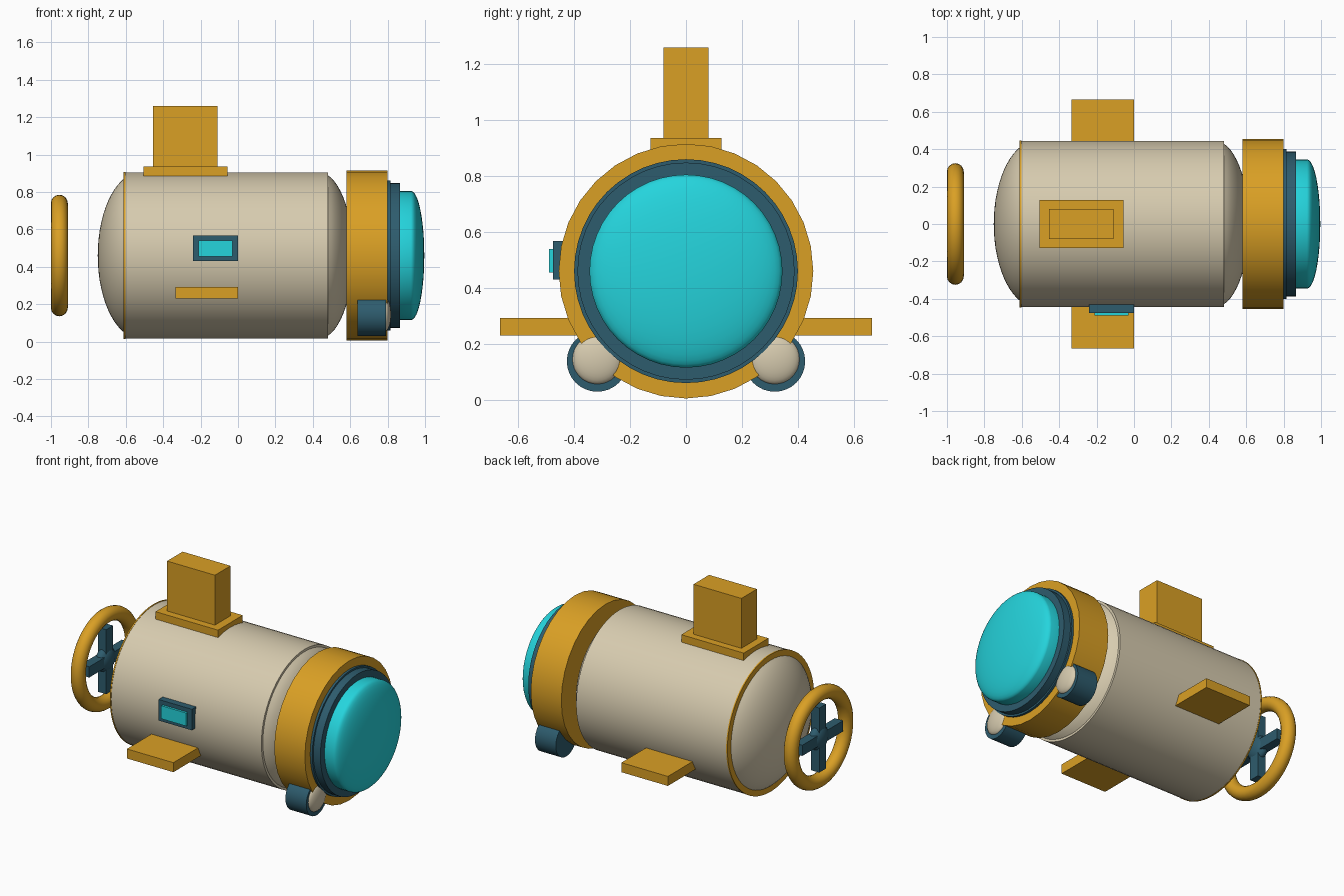
import bpy, bmesh, math
from mathutils import Vector

if "Cube" in bpy.data.objects:
    bpy.data.objects.remove(bpy.data.objects["Cube"])

CZ = 0.46  # height of the hull axis


def material(name, rgb):
    m = bpy.data.materials.new(name)
    m.diffuse_color = (*rgb, 1)
    m.use_nodes = True
    m.node_tree.nodes["Principled BSDF"].inputs["Base Color"].default_value = m.diffuse_color
    return m


GOLD = material("gold", (0.70, 0.35, 0.018))
CREAM = material("cream", (0.68, 0.60, 0.43))
CYAN = material("cyan", (0.018, 0.66, 0.72))
TEAL = material("dark_teal", (0.027, 0.107, 0.155))


def finish(bm, name, mat, smooth=False):
    bmesh.ops.recalc_face_normals(bm, faces=bm.faces)
    me = bpy.data.meshes.new(name)
    bm.to_mesh(me)
    bm.free()
    me.materials.append(mat)
    ob = bpy.data.objects.new(name, me)
    bpy.context.collection.objects.link(ob)
    if smooth:
        bpy.ops.object.select_all(action='DESELECT')
        ob.select_set(True)
        bpy.context.view_layer.objects.active = ob
        bpy.ops.object.shade_smooth_by_angle(angle=math.radians(35))
    return ob


def box(name, mat, lo, hi):
    bm = bmesh.new()
    bmesh.ops.create_cube(bm, size=1)
    lo, hi = Vector(lo), Vector(hi)
    for v in bm.verts:
        v.co = (lo + hi) / 2 + v.co * (hi - lo)
    return finish(bm, name, mat)


def lathe(name, mat, profile, n=48, y=0.0, z=CZ, closed=False):
    """Turn (x, radius) points around an axis parallel to x."""
    bm = bmesh.new()
    rings = []
    for x, r in profile:
        if r < 1e-5:
            rings.append([bm.verts.new((x, y, z))] * n)
        else:
            rings.append([bm.verts.new((x, y + r * math.sin(2 * math.pi * i / n),
                                        z + r * math.cos(2 * math.pi * i / n)))
                          for i in range(n)])
    pairs = list(zip(rings, rings[1:]))
    if closed:
        pairs.append((rings[-1], rings[0]))
    for a, b in pairs:
        for i in range(n):
            j = (i + 1) % n
            corners = list(dict.fromkeys((a[i], a[j], b[j], b[i])))
            if len(corners) > 2:
                bm.faces.new(corners)
    return finish(bm, name, mat, True)


def arc(cx, a, r, t0, t1, steps=12):
    """Points on an ellipse in (x, radius); angle 0 is the +x tip, 180 the -x tip."""
    out = []
    for i in range(steps + 1):
        t = math.radians(t0 + (t1 - t0) * i / steps)
        out.append((cx + a * math.cos(t), r * math.sin(t)))
    return out


def drum(x0, x1, r):
    return [(x0, 0), (x0, r), (x1, r), (x1, 0)]


# Hull with domed ends
lathe("hull", CREAM, arc(-0.523, 0.227, 0.445, 180, 111)
      + [(-0.605, 0.445), (0.48, 0.445)]
      + arc(0.433, 0.182, 0.445, 75, 0), n=64)
lathe("stern_band", GOLD, [(-0.611, 0.40), (-0.611, 0.447), (-0.602, 0.447), (-0.602, 0.40)],
      n=64, closed=True)

# Nose collar, window rim and glass dome
lathe("nose_collar", GOLD, drum(0.58, 0.80, 0.455), n=32)
lathe("rim_step", TEAL, drum(0.79, 0.815, 0.40), n=48)
lathe("window_rim", TEAL, drum(0.80, 0.865, 0.388), n=48)
lathe("window_glass", CYAN, [(0.85, 0), (0.85, 0.345)] + arc(0.925, 0.071, 0.345, 90, 0))

# Tower and its base plate
box("tower_base", GOLD, (-0.505, -0.127, 0.885), (-0.055, 0.127, 0.935))
box("tower", GOLD, (-0.455, -0.08, 0.92), (-0.11, 0.08, 1.26))

# Fins and headlights on both sides
for side, s in (("left", 1), ("right", -1)):
    ya, yb = sorted((s * 0.36, s * 0.665))
    box(side + "_fin", GOLD, (-0.335, ya, 0.23), (0, yb, 0.292))
    lathe(side + "_headlight", TEAL, drum(0.64, 0.79, 0.109), n=32, y=s * 0.317, z=0.138)
    lathe(side + "_headlight_lens", CREAM, arc(0.785, 0.033, 0.09, 180, 0, 16),
          n=32, y=s * 0.317, z=0.145)

# Side window on the front face
box("side_window_frame", TEAL, (-0.24, -0.475, 0.43), (0, -0.43, 0.567))
box("side_window_pane", CYAN, (-0.21, -0.49, 0.455), (-0.03, -0.45, 0.54))

# Propeller: guard ring, crossed blades and hub
PX = -0.955
lathe("propeller_ring", GOLD,
      [(PX + 0.045 * math.cos(2 * math.pi * i / 16), 0.28 + 0.045 * math.sin(2 * math.pi * i / 16))
       for i in range(16)], closed=True)
box("vertical_blade", TEAL, (PX - 0.03, -0.035, CZ - 0.21), (PX + 0.03, 0.035, CZ + 0.21))
box("horizontal_blade", TEAL, (PX - 0.03, -0.21, CZ - 0.035), (PX + 0.03, 0.21, CZ + 0.035))
lathe("propeller_hub", TEAL, arc(PX, 0.045, 0.08, 180, 0, 16), n=32)
